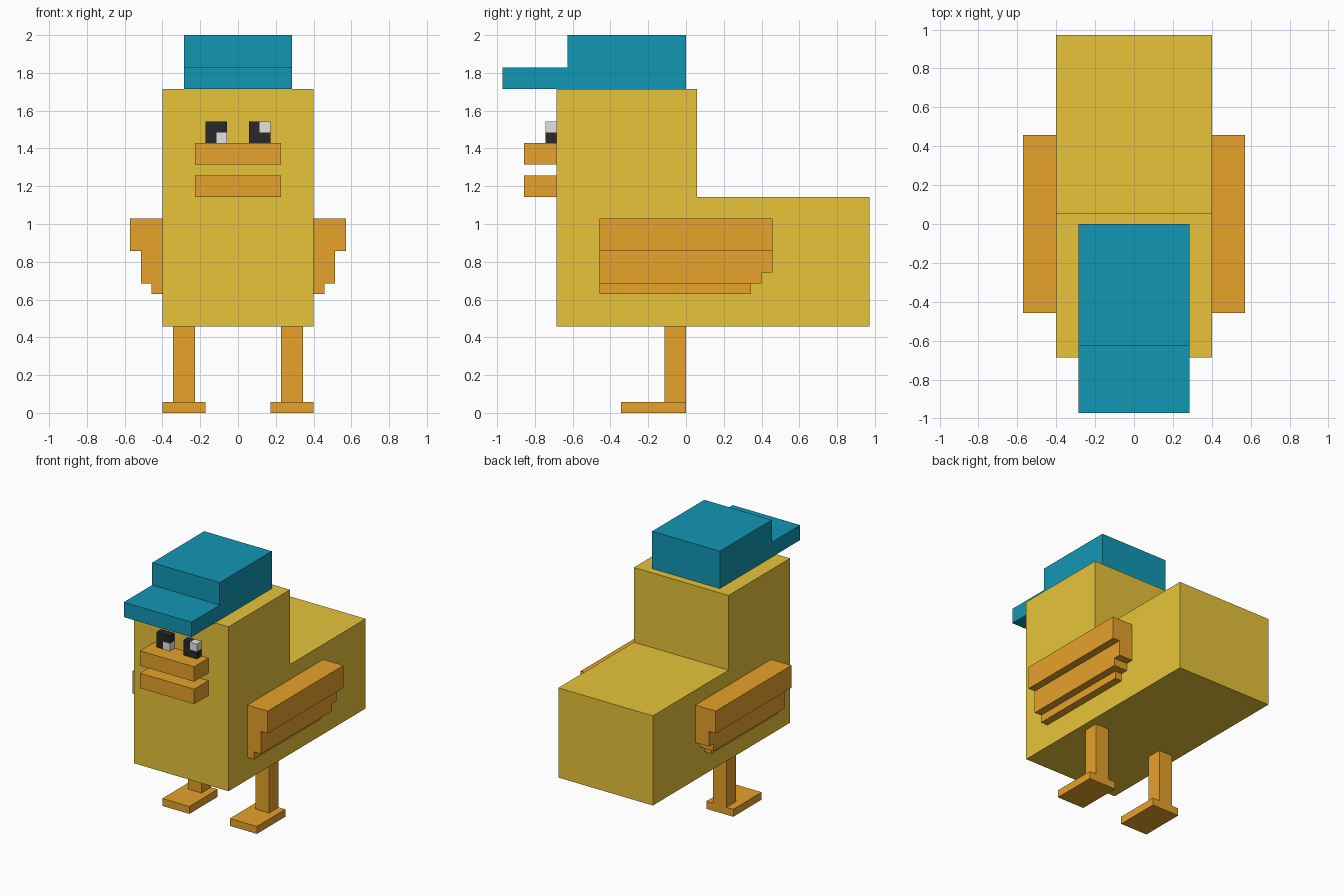
import bpy
import bmesh

U = 2 / 35  # one block of the model's grid

if "Cube" in bpy.data.objects:
    bpy.data.objects.remove(bpy.data.objects["Cube"], do_unlink=True)


def material(name, rgb):
    m = bpy.data.materials.new(name)
    m.use_nodes = True
    m.diffuse_color = (*rgb, 1)
    m.node_tree.nodes["Principled BSDF"].inputs["Base Color"].default_value = (*rgb, 1)
    return m


YELLOW = material("yellow", (0.80, 0.55, 0.041))
ORANGE = material("orange", (0.80, 0.36, 0.024))
TEAL = material("teal", (0.006, 0.31, 0.46))
BLACK = material("black", (0.022, 0.022, 0.022))
WHITE = material("white", (0.78, 0.78, 0.78))


def prism(name, outline, lo, hi, axis, mat):
    """Extrude a 2D outline along x (outline in y, z) or y (outline in x, z)."""
    bm = bmesh.new()

    def place(a, b, d):
        return (d * U, a * U, b * U) if axis == "x" else (a * U, d * U, b * U)

    face = bm.faces.new([bm.verts.new(place(a, b, lo)) for a, b in outline])
    ext = bmesh.ops.extrude_face_region(bm, geom=[face])
    moved = [v for v in ext["geom"] if isinstance(v, bmesh.types.BMVert)]
    step = (hi - lo) * U
    bmesh.ops.translate(bm, verts=moved, vec=(step, 0, 0) if axis == "x" else (0, step, 0))
    bmesh.ops.recalc_face_normals(bm, faces=bm.faces)
    mesh = bpy.data.meshes.new(name)
    bm.to_mesh(mesh)
    bm.free()
    mesh.materials.append(mat)
    obj = bpy.data.objects.new(name, mesh)
    bpy.context.collection.objects.link(obj)
    return obj


def box(name, x, y, z, mat):
    outline = [(y[0], z[0]), (y[1], z[0]), (y[1], z[1]), (y[0], z[1])]
    return prism(name, outline, x[0], x[1], "x", mat)


def span(a, b, side):
    return (a, b) if side > 0 else (-b, -a)


# Body and head as one L-shaped side profile
prism("body", [(-12, 8), (17, 8), (17, 20), (1, 20), (1, 30), (-12, 30)], -7, 7, "x", YELLOW)

# Cap with its brim
prism("cap", [(-17, 30), (0, 30), (0, 35), (-11, 35), (-11, 32), (-17, 32)], -5, 5, "x", TEAL)

# Two halves of the beak
box("lower_beak", (-4, 4), (-15, -12), (20, 22), ORANGE)
box("upper_beak", (-4, 4), (-15, -12), (23, 25), ORANGE)

# Eyes: an L of black around one white block
prism("right_eye", [(-3, 25), (-2, 25), (-2, 26), (-1, 26), (-1, 27), (-3, 27)],
      -13, -12, "y", BLACK)
box("right_eye_glint", (-2, -1), (-13, -12), (25, 26), WHITE)
prism("left_eye", [(1, 25), (3, 25), (3, 26), (2, 26), (2, 27), (1, 27)],
      -13, -12, "y", BLACK)
box("left_eye_glint", (2, 3), (-13, -12), (26, 27), WHITE)

for side, label in ((1, "left"), (-1, "right")):
    # Stepped wing in three layers
    box(label + "_wing_top", span(7, 10, side), (-8, 8), (15, 18), ORANGE)
    prism(label + "_wing_middle",
          [(-8, 12), (7, 12), (7, 13), (8, 13), (8, 15), (-8, 15)],
          *span(7, 9, side), "x", ORANGE)
    box(label + "_wing_bottom", span(7, 8, side), (-8, 6), (11, 12), ORANGE)
    # Leg and flat foot
    box(label + "_leg", span(4, 6, side), (-2, 0), (1, 8), ORANGE)
    box(label + "_foot", span(3, 7, side), (-6, 0), (0, 1), ORANGE)
